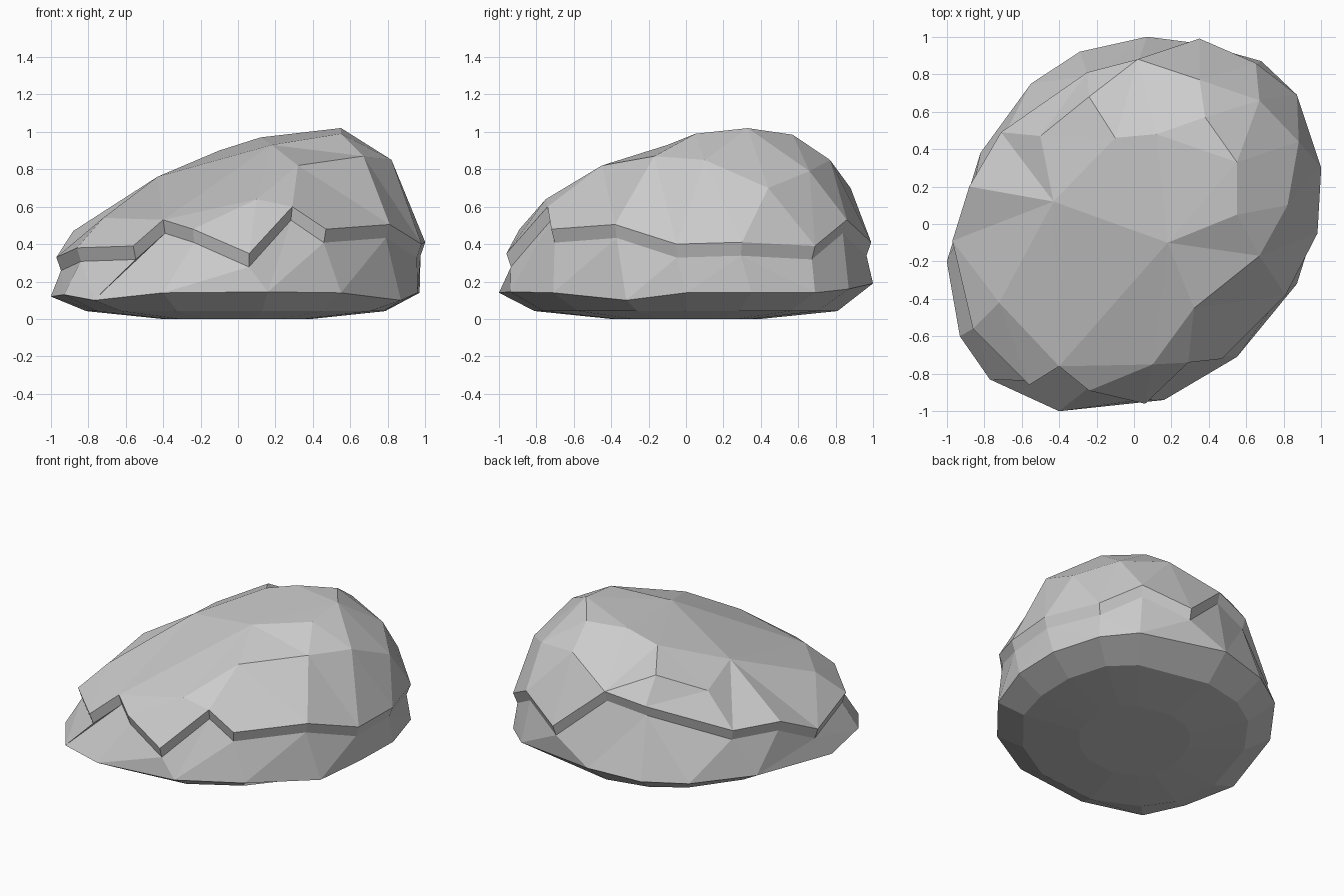
import bpy, bmesh, math
from mathutils import Vector
from mathutils.geometry import delaunay_2d_cdt

if "Cube" in bpy.data.objects:
    bpy.data.objects.remove(bpy.data.objects["Cube"])

# zigzag edge of the overhanging cap, counter-clockwise from front left
RIM = [(-.86, -.56, .38), (-.56, -.86, .39), (-.4, -.76, .53), (-.24, -.89, .48),
       (.06, -.96, .35), (.29, -.74, .6), (.47, -.72, .48), (.81, -.38, .505),
       (.98, -.05, .4), (1, .3, .41), (.87, .69, .39), (.65, .86, .53),
       (.35, .99, .41), (.02, .88, .7), (-.25, .81, .64), (-.71, .49, .47),
       (-.88, .2, .47), (-.97, -.09, .33)]

# facet corners on the cap
CAP = [(.55, .33, 1.02), (.55, .05, .99), (.67, -.17, .87), (.38, .57, .985),
       (.67, .66, .79), (.82, .1, .85), (.88, .44, .7), (.35, .77, .85),
       (.32, -.45, .82), (.18, -.1, .93), (-.43, .12, .76), (-.1, .46, .9),
       (.12, .48, .97), (-.24, .68, .81), (-.5, .47, .69), (.1, -.75, .64),
       (-.72, -.42, .54)]

# widest ring of the lower stone
BASE = [(-.93, -.6, .13), (-.77, -.83, .1), (-.4, -1, .14), (.16, -.94, .145),
        (.55, -.71, .14), (.87, -.32, .1), (.96, 0, .14), (.97, .35, .14),
        (.87, .69, .14), (.68, .87, .16), (.07, 1, .19), (-.29, .92, .16),
        (-.55, .75, .15), (-.82, .38, .14), (-1, -.2, .12)]

bm = bmesh.new()


def ring(points):
    return [bm.verts.new(p) for p in points]


def turn(verts, i):
    """Unwrapped angle of vertex i, measured from just before the first one."""
    n = len(verts)
    c = verts[i % n].co
    return (math.atan2(c.y, c.x) + math.radians(150)) % math.tau + (i // n) * math.tau


def band(a, b):
    """Triangulate between two rings of different counts."""
    i = j = 0
    while i < len(a) or j < len(b):
        if j >= len(b) or (i < len(a) and turn(a, i + 1) <= turn(b, j + 1)):
            bm.faces.new((a[i % len(a)], a[(i + 1) % len(a)], b[j % len(b)]))
            i += 1
        else:
            bm.faces.new((a[i % len(a)], b[(j + 1) % len(b)], b[j % len(b)]))
            j += 1


def quads(a, b):
    for k in range(len(a)):
        m = (k + 1) % len(a)
        bm.faces.new((a[k], a[m], b[m], b[k]))


# faceted cap
rim = ring(RIM)
top = rim + ring(CAP)
n = len(rim)
flat = [Vector(v.co.xy) for v in top]
edges = [(k, (k + 1) % n) for k in range(n)]
out = delaunay_2d_cdt(flat, edges, [list(range(n))], 1, 1e-5)
for f in out[2]:
    bm.faces.new([top[out[3][k][0]] for k in f])

# ledge under the cap
lip = ring([(x * .975, y * .975, z - .072) for x, y, z in RIM])
quads(rim, lip)

# lower stone
base = ring(BASE)
band(lip, base)
under = ring([(x * .81, y * .81, .042) for x, y, z in BASE])
quads(base, under)
foot = ring([(x * .4, y * .4, 0) for x, y, z in BASE])
quads(under, foot)
bm.faces.new(foot)

bmesh.ops.recalc_face_normals(bm, faces=bm.faces[:])
mesh = bpy.data.meshes.new("layered_rock")
bm.to_mesh(mesh)
bm.free()
bpy.context.collection.objects.link(bpy.data.objects.new("layered_rock", mesh))
